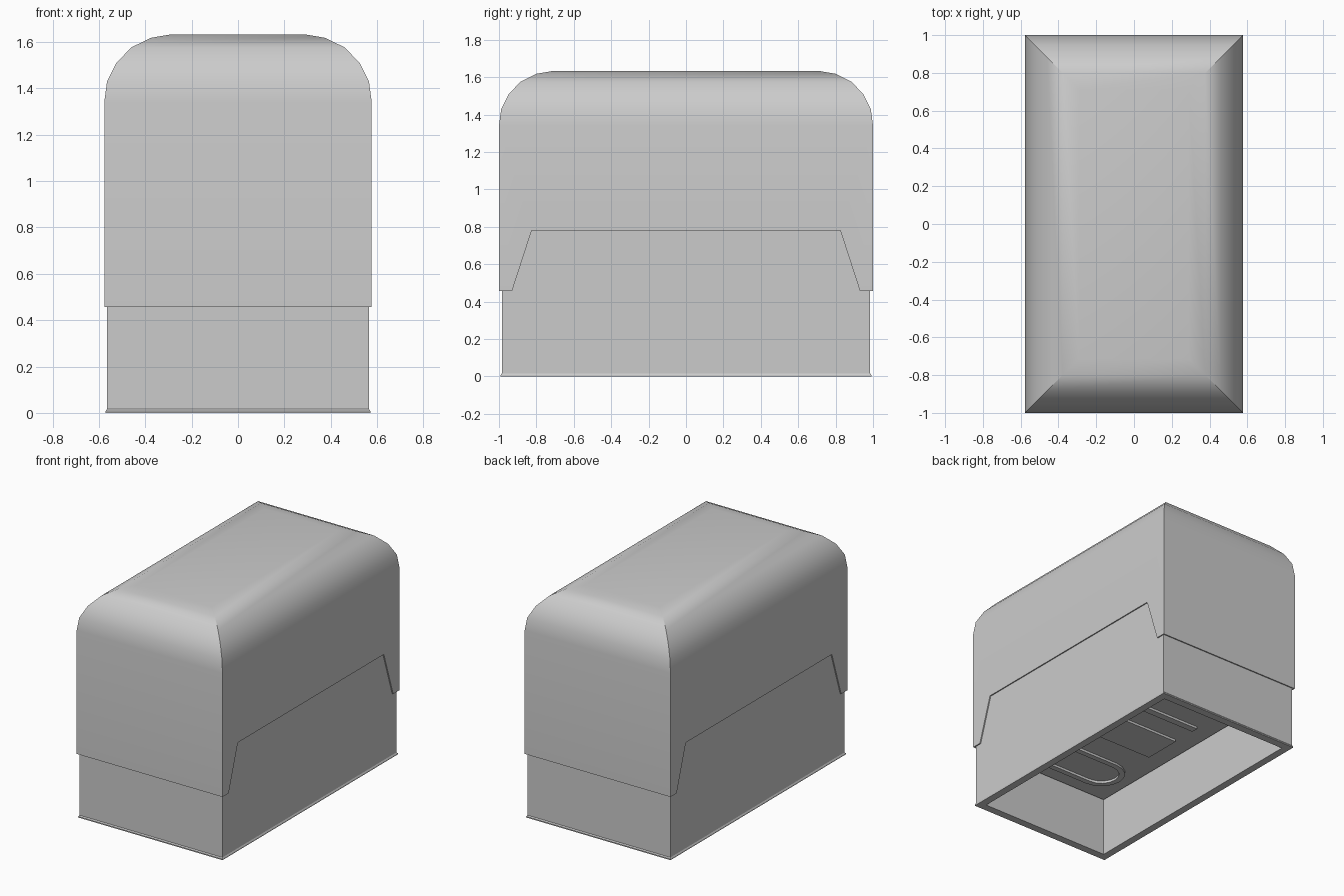
import bpy, bmesh, math

if "Cube" in bpy.data.objects:
    bpy.data.objects.remove(bpy.data.objects["Cube"])

HX, HY = 0.577, 1.0          # cover half sizes
Z_LOW, Z_NOTCH, Z_ROUND = 0.457, 0.78, 1.34


def finish(name, bm, angle=30, thickness=0):
    bmesh.ops.remove_doubles(bm, verts=bm.verts, dist=1e-5)
    bmesh.ops.recalc_face_normals(bm, faces=bm.faces)
    me = bpy.data.meshes.new(name)
    bm.to_mesh(me)
    bm.free()
    ob = bpy.data.objects.new(name, me)
    bpy.context.collection.objects.link(ob)
    bpy.ops.object.select_all(action='DESELECT')
    bpy.context.view_layer.objects.active = ob
    ob.select_set(True)
    if thickness:
        mod = ob.modifiers.new("wall", 'SOLIDIFY')
        mod.thickness, mod.offset, mod.use_even_offset = thickness, -1, True
        bpy.ops.object.modifier_apply(modifier=mod.name)
    bpy.ops.object.shade_smooth_by_angle(angle=math.radians(angle))
    return ob


def loft(bm, rings, cap_start=True, cap_end=True):
    """Join a stack of rectangles given as (half x, half y, z)."""
    loops = [[bm.verts.new((sx * x, sy * y, z))
              for sx, sy in ((-1, -1), (1, -1), (1, 1), (-1, 1))] for x, y, z in rings]
    for a, b in zip(loops, loops[1:]):
        for i in range(4):
            j = (i + 1) % 4
            bm.faces.new((a[i], a[j], b[j], b[i]))
    if cap_start:
        bm.faces.new(loops[0][::-1])
    if cap_end:
        bm.faces.new(loops[-1])


# Cover: rounded, mitred top with notched side walls
bm = bmesh.new()
curve = [(0, Z_ROUND), (0.012, 1.43), (0.052, 1.51), (0.117, 1.577), (0.2, 1.618), (0.287, 1.633)]
loft(bm, [(HX - d, HY - d, z) for d, z in curve], cap_start=False)
side = [(-HY, Z_ROUND), (-HY, Z_LOW), (-0.93, Z_LOW), (-0.825, Z_NOTCH),
        (0.825, Z_NOTCH), (0.93, Z_LOW), (HY, Z_LOW), (HY, Z_ROUND)]
for s in (-1, 1):
    bm.faces.new([bm.verts.new((s * HX, y, z)) for y, z in side])
    bm.faces.new([bm.verts.new((x, s * HY, z)) for x, z in
                  ((-HX, Z_LOW), (HX, Z_LOW), (HX, Z_ROUND), (-HX, Z_ROUND))])
finish("cover", bm, thickness=0.008)

# Base: sleeve with a small foot flare, open from below
bm = bmesh.new()
loft(bm, [(0.566, 0.985, 1.25), (0.566, 0.985, 0.016), (0.571, 0.991, 0.008), (0.571, 0.991, 0),
          (0.517, 0.935, 0), (0.517, 0.935, 0.45)])
finish("base_sleeve", bm, 10)

# Print plate inside the opening
bm = bmesh.new()
loft(bm, [(0.5, 0.915, 0.41), (0.5, 0.915, 0.449)])
finish("print_plate", bm)


# Abstract raised relief on the plate
def bar(name, x, y, w, l):
    bpy.ops.mesh.primitive_cube_add(size=1, location=(x, y, 0.402))
    ob = bpy.context.object
    ob.name = name
    ob.scale = (w, l, 0.018)


for i, (x, y, w, l) in enumerate([(0, 0.78, 0.7, 0.03), (0, 0.62, 0.7, 0.03), (0, 0.46, 0.7, 0.03),
                                  (0, 0.22, 0.7, 0.05), (-0.05, -0.12, 0.6, 0.28)]):
    bar(f"relief_bar_{i + 1}", x, y, w, l)

# Rounded relief loop
bm = bmesh.new()
outline = []
for cx, start in ((0.25, -90), (-0.25, 90)):
    outline += [(cx, math.radians(start + 180 * k / 8)) for k in range(9)]
rings = [[bm.verts.new((cx + r * math.cos(a), -0.64 + r * math.sin(a), z)) for cx, a in outline]
         for r, z in ((0.16, 0.41), (0.16, 0.393), (0.12, 0.393), (0.12, 0.41))]
n = len(outline)
for a, b in zip(rings, rings[1:] + rings[:1]):
    for i in range(n):
        j = (i + 1) % n
        bm.faces.new((a[i], a[j], b[j], b[i]))
finish("relief_loop", bm)
